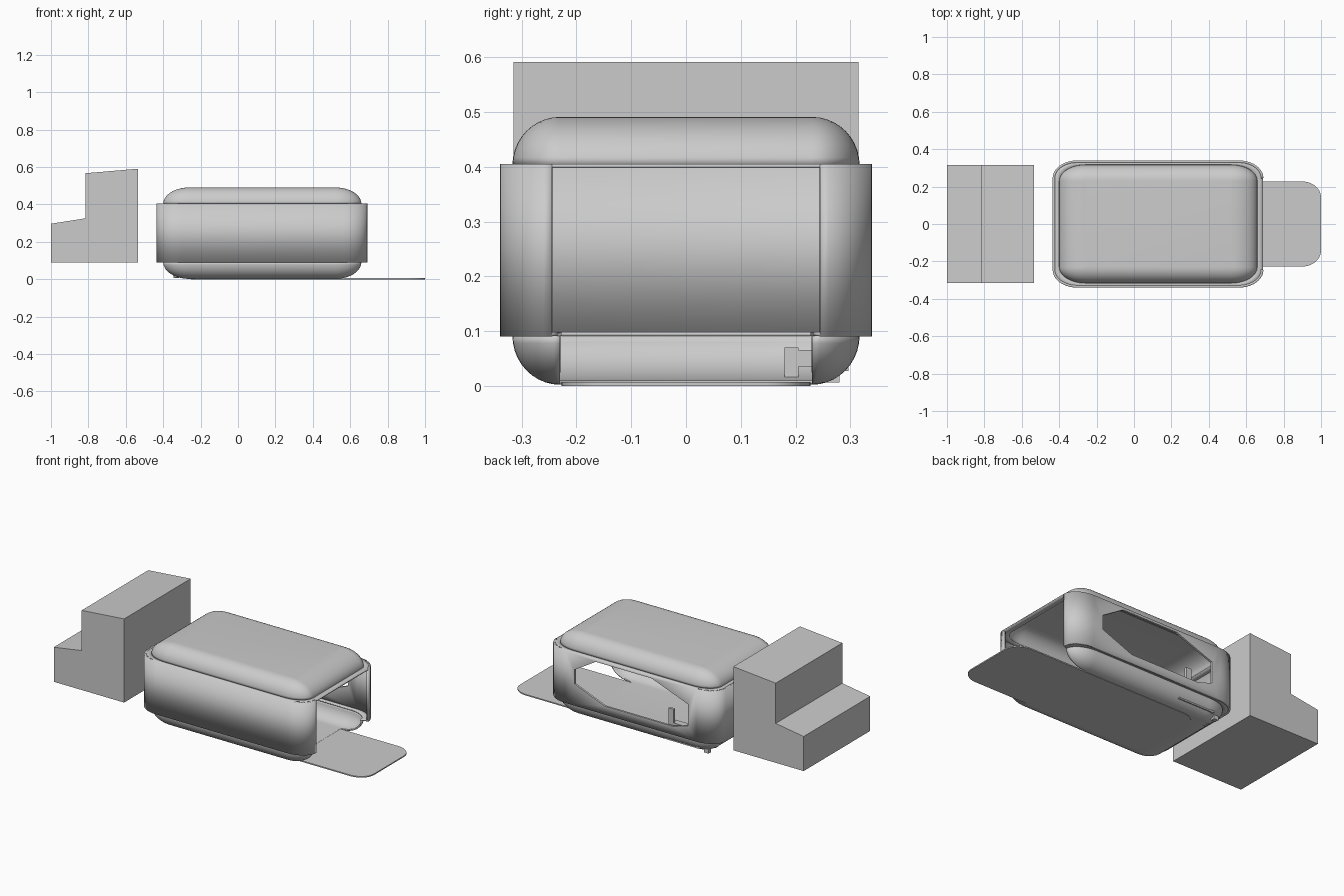
import bpy, bmesh, math

if "Cube" in bpy.data.objects:
    bpy.data.objects.remove(bpy.data.objects["Cube"])

N = 10  # segments per rounded corner


def loop(x0, x1, y, rx, ry, z):
    """Rectangle with elliptical corners; starts and ends on the right (+x) side."""
    pts = []
    for k, (cx, cy) in enumerate([(x1 - rx, y - ry), (x0 + rx, y - ry),
                                  (x0 + rx, ry - y), (x1 - rx, ry - y)]):
        for i in range(N + 1):
            a = math.pi / 2 * (k + i / N)
            pts.append((cx + rx * math.cos(a), cy + ry * math.sin(a), z))
    return pts


def finish(name, bm, thick=0, smooth=True):
    bmesh.ops.remove_doubles(bm, verts=bm.verts[:], dist=1e-5)
    me = bpy.data.meshes.new(name)
    bm.to_mesh(me)
    bm.free()
    ob = bpy.data.objects.new(name, me)
    bpy.context.collection.objects.link(ob)
    if thick:
        m = ob.modifiers.new("thickness", 'SOLIDIFY')
        m.thickness, m.offset = thick, -1
    if smooth:
        bpy.ops.object.select_all(action='DESELECT')
        ob.select_set(True)
        bpy.context.view_layer.objects.active = ob
        bpy.ops.object.shade_smooth_by_angle(angle=math.radians(35))
    return ob


def loft(name, rings, closed=True, cap_top=False, cap_bottom=False, thick=0):
    bm = bmesh.new()
    vs = [[bm.verts.new(p) for p in r] for r in rings]
    n = len(rings[0])
    for a, b in zip(vs, vs[1:]):
        for i in range(n if closed else n - 1):
            j = (i + 1) % n
            bm.faces.new((a[i], a[j], b[j], b[i]))
    if cap_top:
        bm.faces.new(vs[-1])
    if cap_bottom:
        bm.faces.new(vs[0][::-1])
    return finish(name, bm, thick)


def prism(name, profile, y0, y1):
    """Extrude an xz profile along y."""
    bm = bmesh.new()
    f = bm.faces.new([bm.verts.new((x, y0, z)) for x, z in profile])
    r = bmesh.ops.extrude_face_region(bm, geom=[f])
    bmesh.ops.translate(bm, vec=(0, y1 - y0, 0),
                        verts=[v for v in r['geom'] if isinstance(v, bmesh.types.BMVert)])
    bmesh.ops.recalc_face_normals(bm, faces=bm.faces[:])
    return finish(name, bm, smooth=False)


def box(name, x0, x1, y0, y1, z0, z1):
    return prism(name, [(x0, z0), (x1, z0), (x1, z1), (x0, z1)], y0, y1)


def dome_ring(t, z):
    c = max(math.cos(t), 0.002)
    dx, dy = 0.14 * (1 - c), 0.087 * (1 - c)
    return loop(-0.40 + dx, 0.66 - dx, 0.317 - dy, 0.14 * c, 0.087 * c, z)


# Roof dome and matching lower tray, the tray open at the right end
angles = [math.pi / 2 * i / N for i in range(N + 1)]
loft("roof_dome", [dome_ring(t, 0.403 + 0.088 * math.sin(t)) for t in angles],
     cap_top=True, thick=0.01)
loft("lower_tray", [dome_ring(t, 0.092 - 0.09 * math.sin(t)) for t in reversed(angles)],
     closed=False, cap_bottom=True, thick=0.008)

# Wrap-around wall, open at the right end
wall = loft("wall_band", [loop(-0.435, 0.692, 0.34, 0.13, 0.095, z) for z in (0.09, 0.405)],
            closed=False, thick=0.012)

# Ledges joining wall to dome and tray
for name, z, closed in (("top_ledge", 0.405, True), ("bottom_ledge", 0.098, False)):
    loft(name, [loop(-0.434, 0.691, 0.339, 0.13, 0.095, z),
                loop(-0.39, 0.65, 0.307, 0.12, 0.08, z)], closed=closed, thick=0.007)

# Eight-sided window in the back wall
cutter = prism("window_cutter", [(-0.25, 0.17), (-0.15, 0.14), (0.3, 0.14), (0.5, 0.22),
                                 (0.5, 0.305), (0.36, 0.39), (-0.01, 0.39), (-0.25, 0.30)],
               0.28, 0.4)
mod = wall.modifiers.new("window", 'BOOLEAN')
mod.object, mod.operation, mod.solver = cutter, 'DIFFERENCE', 'EXACT'
bpy.context.view_layer.objects.active = wall
for m in [m.name for m in wall.modifiers if m.type in {'SOLIDIFY', 'BOOLEAN'}]:
    bpy.ops.object.modifier_apply(modifier=m)
bpy.data.objects.remove(cutter)

# Flat tongue sliding out of the tray
loft("entry_tongue", [loop(-0.25, 1.0, 0.227, 0.1, 0.085, z) for z in (0.0, 0.007)],
     cap_top=True, cap_bottom=True)

# Two-level step block
prism("step_block", [(-1, 0.09), (-0.534, 0.09), (-0.534, 0.591), (-0.815, 0.567),
                     (-0.815, 0.326), (-1, 0.297)], -0.315, 0.315)

# Small latch mechanism: inner post, arm, window lever, outer rail and knob
box("latch_post", -0.34, -0.31, 0.18, 0.205, 0.01, 0.07)
box("latch_arm", -0.33, -0.31, 0.2, 0.27, 0.035, 0.065)
box("window_lever", -0.135, -0.10, 0.295, 0.31, 0.12, 0.226)
box("lever_base", -0.21, -0.10, 0.27, 0.31, 0.12, 0.145)
box("latch_rail", -0.30, -0.06, 0.285, 0.297, 0.027, 0.04)
box("latch_knob", -0.345, -0.315, 0.255, 0.28, 0.006, 0.03)
